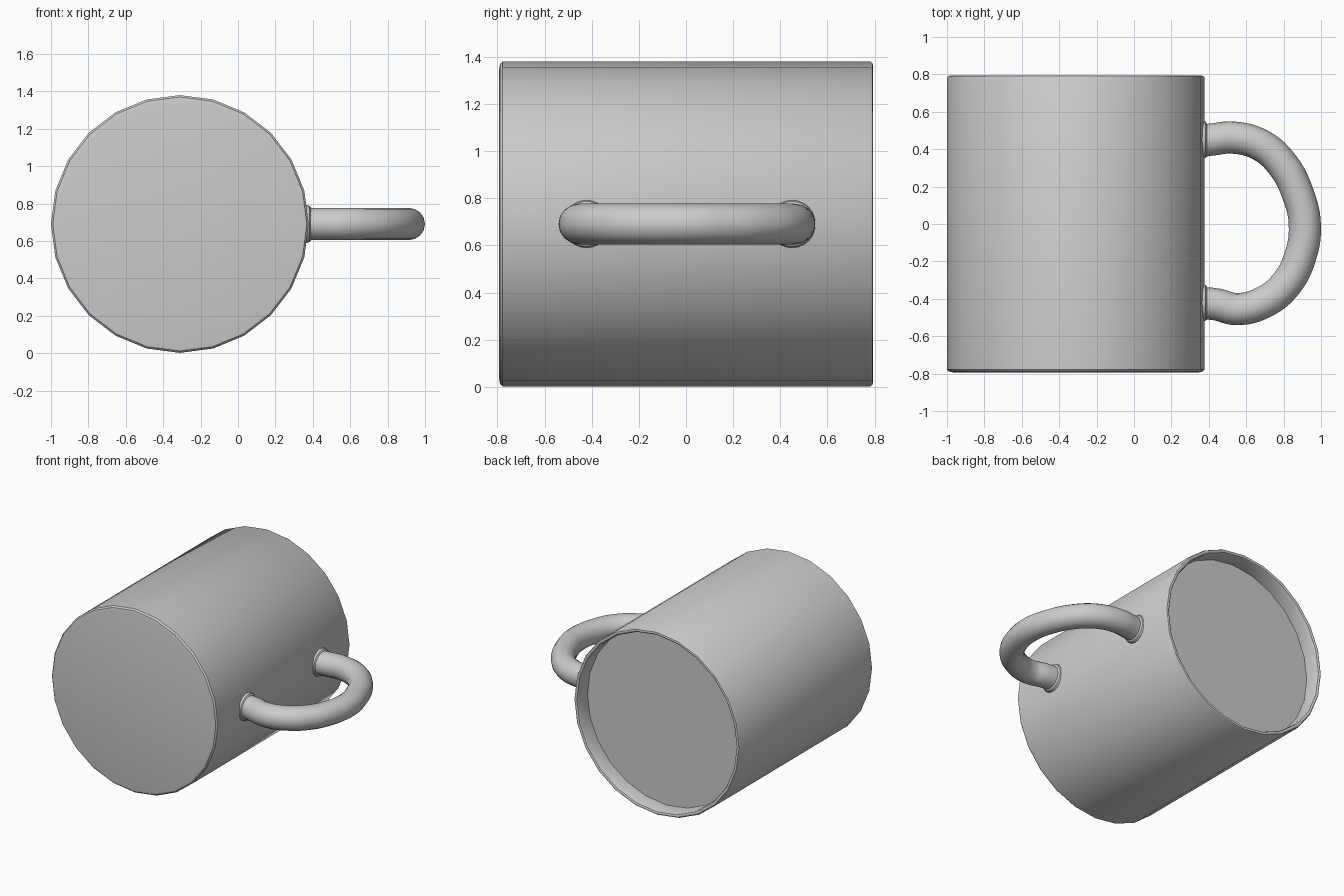
import bpy, bmesh, math
from mathutils import Matrix, Vector

cube = bpy.data.objects.get("Cube")
if cube:
    bpy.data.objects.remove(cube, do_unlink=True)

# One plain grey for the whole mug
grey = bpy.data.materials.new("light_grey")
grey.use_nodes = True
colour = (0.6, 0.6, 0.6, 1)
grey.diffuse_color = colour
grey.node_tree.nodes["Principled BSDF"].inputs["Base Color"].default_value = colour

CENTRE = Vector((-0.311, 0, 0.691))
RADIUS, HALF = 0.689, 0.793


def finish(obj):
    obj.data.materials.clear()
    obj.data.materials.append(grey)
    bpy.ops.object.select_all(action="DESELECT")
    obj.select_set(True)
    bpy.context.view_layer.objects.active = obj
    bpy.ops.object.shade_smooth_by_angle(angle=math.radians(32))


def lathe(name, profile, sides, axis, origin):
    """Revolve (radius, distance) points about the x or y axis."""
    bm = bmesh.new()
    verts = [bm.verts.new((r, 0, d)) for r, d in profile]
    edges = [bm.edges.new(pair) for pair in zip(verts, verts[1:])]
    bmesh.ops.spin(bm, geom=verts + edges, cent=(0, 0, 0), axis=(0, 0, 1),
                   angle=math.tau, steps=sides)
    bmesh.ops.remove_doubles(bm, verts=bm.verts, dist=1e-5)
    turn = Vector((0, 0, 1)).rotation_difference(axis).to_matrix().to_4x4()
    bm.transform(Matrix.Translation(origin) @ turn)
    bmesh.ops.recalc_face_normals(bm, faces=bm.faces)
    mesh = bpy.data.meshes.new(name)
    bm.to_mesh(mesh)
    bm.free()
    obj = bpy.data.objects.new(name, mesh)
    bpy.context.collection.objects.link(obj)
    finish(obj)


# Body lying on its side: rounded base at the front, open rim at the back
inner = RADIUS - 0.031
lathe("mug_body", [
    (0, -HALF), (inner, -HALF), (RADIUS - 0.01, -HALF + 0.004),
    (RADIUS, -HALF + 0.015), (RADIUS, HALF - 0.012),
    (RADIUS - 0.006, HALF - 0.002), (RADIUS - 0.015, HALF),
    (RADIUS - 0.025, HALF - 0.004), (inner, HALF - 0.016),
    (inner, HALF - 0.12), (0, HALF - 0.12),
], 24, Vector((0, 1, 0)), CENTRE)

# Handle swept along a D-shaped path
path = [(0.33, 0.44), (0.42, 0.452), (0.53, 0.462), (0.68, 0.42),
        (0.8, 0.31), (0.88, 0.15), (0.913, 0), (0.89, -0.17),
        (0.81, -0.325), (0.69, -0.42), (0.55, -0.455), (0.44, -0.43), (0.33, -0.42)]
curve = bpy.data.curves.new("handle_path", "CURVE")
curve.dimensions = "3D"
curve.bevel_depth = 0.086
curve.bevel_resolution = 6
curve.resolution_u = 6
spline = curve.splines.new("BEZIER")
spline.bezier_points.add(len(path) - 1)
for point, (x, y) in zip(spline.bezier_points, path):
    point.co = (x, y, CENTRE.z)
    point.handle_left_type = point.handle_right_type = "AUTO"
sweep = bpy.data.objects.new("handle_path", curve)
bpy.context.collection.objects.link(sweep)
bpy.context.view_layer.update()
graph = bpy.context.evaluated_depsgraph_get()
mesh = bpy.data.meshes.new_from_object(sweep.evaluated_get(graph))
bpy.data.objects.remove(sweep, do_unlink=True)
handle = bpy.data.objects.new("handle", mesh)
bpy.context.collection.objects.link(handle)
finish(handle)

# Flared collars where the handle meets the body
for name, y in (("back_collar", 0.45), ("front_collar", -0.422)):
    lathe(name, [(0, 0), (0.101, 0), (0.101, 0.035), (0.096, 0.048),
                 (0.084, 0.056), (0, 0.056)],
          24, Vector((1, 0, 0)), Vector((0.335, y, CENTRE.z)))
